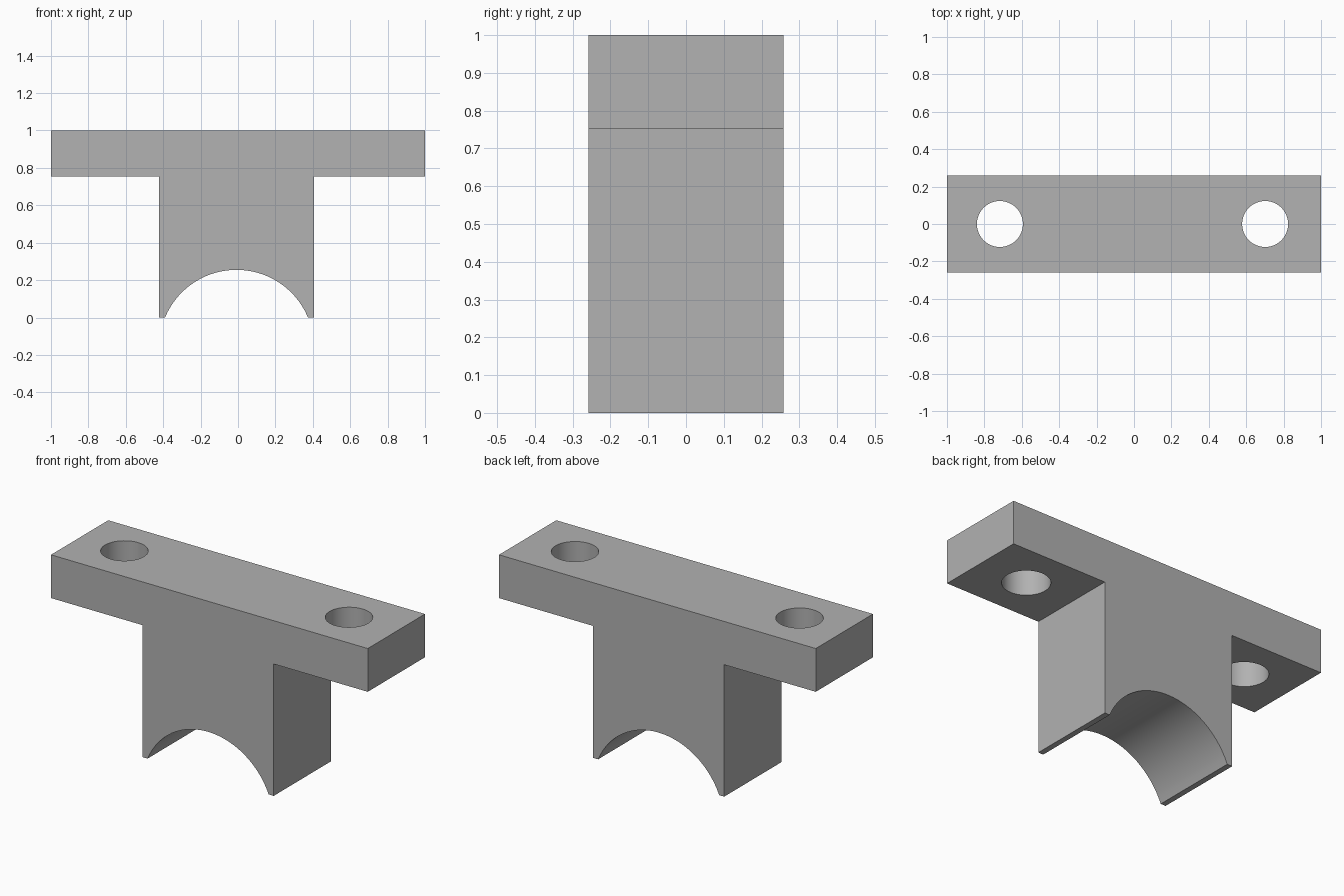
import bpy
import bmesh
from math import asin, cos, pi, radians, sin

cube = bpy.data.objects.get("Cube")
if cube:
    bpy.data.objects.remove(cube, do_unlink=True)

HALF_DEPTH = 0.258
PLATE_BOTTOM, TOP = 0.753, 1.0
STEM_X, STEM_HALF = -0.008, 0.414
SADDLE_R, SADDLE_TOP = 0.414, 0.255
HOLE_R, HOLE_OFFSET = 0.123, 0.709

grey = bpy.data.materials.new("plain grey")
grey.use_nodes = True
colour = (0.445, 0.445, 0.445, 1)
grey.diffuse_color = colour
grey.node_tree.nodes["Principled BSDF"].inputs["Base Color"].default_value = colour


def extrude_profile(name, points):
    """Extrude an x-z outline through the full depth."""
    bm = bmesh.new()
    face = bm.faces.new([bm.verts.new((x, -HALF_DEPTH, z)) for x, z in points])
    result = bmesh.ops.extrude_face_region(bm, geom=[face])
    verts = [v for v in result["geom"] if isinstance(v, bmesh.types.BMVert)]
    bmesh.ops.translate(bm, verts=verts, vec=(0, 2 * HALF_DEPTH, 0))
    bmesh.ops.recalc_face_normals(bm, faces=bm.faces)
    mesh = bpy.data.meshes.new(name)
    bm.to_mesh(mesh)
    bm.free()
    obj = bpy.data.objects.new(name, mesh)
    bpy.context.collection.objects.link(obj)
    mesh.materials.append(grey)
    return obj


# T-shaped outline with a round saddle cut into the foot
centre_z = SADDLE_TOP - SADDLE_R
start = asin(-centre_z / SADDLE_R)
steps = 28
angles = [start + (pi - 2 * start) * i / steps for i in range(steps + 1)]
saddle = [(STEM_X + SADDLE_R * cos(a), centre_z + SADDLE_R * sin(a)) for a in angles]
left, right = STEM_X - STEM_HALF, STEM_X + STEM_HALF
outline = [(-1, TOP), (1, TOP), (1, PLATE_BOTTOM), (right, PLATE_BOTTOM), (right, 0)]
outline += saddle + [(left, 0), (left, PLATE_BOTTOM), (-1, PLATE_BOTTOM)]
bracket = extrude_profile("saddle_bracket", outline)

# Bolt holes through both arms
for side in (-1, 1):
    bpy.ops.mesh.primitive_cylinder_add(
        vertices=48, radius=HOLE_R, depth=1,
        location=(STEM_X + side * HOLE_OFFSET, 0, TOP))
    cutter = bpy.context.object
    cutter.name = "hole_cutter"
    cutter.hide_render = True
    cutter.data.materials.append(grey)
    bpy.ops.object.select_all(action="DESELECT")
    bracket.select_set(True)
    bpy.context.view_layer.objects.active = bracket
    cut = bracket.modifiers.new("bolt_hole", "BOOLEAN")
    cut.operation = "DIFFERENCE"
    cut.solver = "EXACT"
    cut.object = cutter
    bpy.ops.object.modifier_apply(modifier=cut.name)
    bpy.data.objects.remove(cutter, do_unlink=True)

# Smooth the curved walls, keep the block edges crisp
bpy.ops.object.shade_smooth_by_angle(angle=radians(30))
